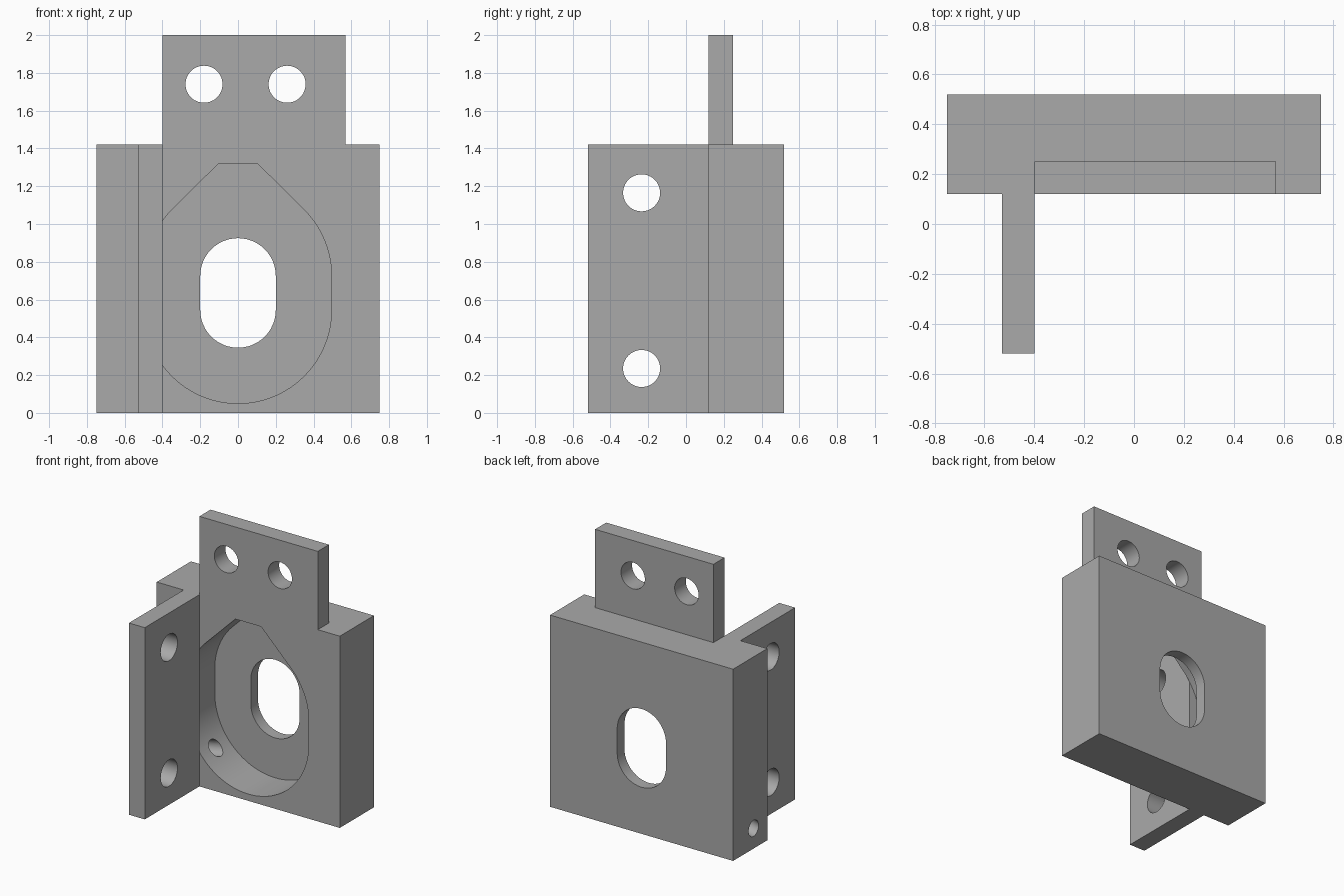
import bpy, bmesh
from math import sin, cos, radians
from mathutils import Vector

cube = bpy.data.objects.get("Cube")
if cube:
    bpy.data.objects.remove(cube, do_unlink=True)

grey = bpy.data.materials.new("plain_grey")
grey.use_nodes = True
grey.diffuse_color = (0.4, 0.4, 0.4, 1)
grey.node_tree.nodes["Principled BSDF"].inputs["Base Color"].default_value = (0.4, 0.4, 0.4, 1)


def prism(name, points, offset):
    """Extrude a closed outline of 3D points along an offset."""
    bm = bmesh.new()
    face = bm.faces.new([bm.verts.new(p) for p in points])
    new = bmesh.ops.extrude_face_region(bm, geom=[face])["geom"]
    bmesh.ops.translate(bm, vec=offset, verts=[v for v in new if isinstance(v, bmesh.types.BMVert)])
    bmesh.ops.recalc_face_normals(bm, faces=bm.faces)
    mesh = bpy.data.meshes.new(name)
    bm.to_mesh(mesh)
    bm.free()
    mesh.materials.append(grey)
    obj = bpy.data.objects.new(name, mesh)
    bpy.context.collection.objects.link(obj)
    return obj


def arc(x, z, r, start, end, steps):
    angles = [radians(start + (end - start) * i / steps) for i in range(steps + 1)]
    return [(x + r * cos(a), z + r * sin(a)) for a in angles]


def front_prism(name, outline, y0, y1):
    return prism(name, [(x, y0, z) for x, z in outline], (0, y1 - y0, 0))


def bore(name, start, end, r):
    """Round cutter between two points."""
    start, end = Vector(start), Vector(end)
    turn = (end - start).to_track_quat("Z", "Y")
    ring = [start + turn @ Vector((x, y, 0)) for x, y in arc(0, 0, r, 0, 352.5, 47)]
    return prism(name, ring, end - start)


def combine(body, tool, operation):
    mod = body.modifiers.new(tool.name, "BOOLEAN")
    mod.operation, mod.solver, mod.object = operation, "EXACT", tool
    bpy.context.view_layer.objects.active = body
    bpy.ops.object.modifier_apply(modifier=mod.name)
    bpy.data.objects.remove(tool, do_unlink=True)


FRONT, BACK, FLOOR = 0.12, 0.52, 0.435
LOW, HIGH = 0.545, 0.725

# Block and side flange share one L-shaped plan
plan = [(-0.75, FRONT), (-0.53, FRONT), (-0.53, -0.52), (-0.4, -0.52),
        (-0.4, FRONT), (0.75, FRONT), (0.75, BACK), (-0.75, BACK)]
body = prism("mounting_bracket", [(x, y, 0) for x, y in plan], (0, 0, 1.42))

# Upright tab, flush with the front of the block
tab = front_prism("tab", [(-0.4, 1.35), (0.57, 1.35), (0.57, 2), (-0.4, 2)], FRONT, 0.25)
combine(body, tab, "UNION")

# Pocket with a round bottom and chamfered top, open behind the flange
outline = (arc(0, LOW, 0.495, 180, 360, 48) + arc(0, HIGH, 0.495, 0, 45, 12)
           + [(0.105, 1.318), (-0.105, 1.318)] + arc(0, HIGH, 0.495, 135, 180, 12))
pocket = front_prism("pocket", outline, FRONT, FLOOR)
# Keep the flange intact: the pocket starts exactly at the block's front
combine(body, pocket, "DIFFERENCE")

# Slot through the pocket floor
slot = arc(0, LOW, 0.2, 180, 360, 24) + arc(0, HIGH, 0.2, 0, 180, 24)
combine(body, front_prism("slot", slot, 0.4, 0.6), "DIFFERENCE")

# Screw holes in the tab and the flange
for x in (-0.18, 0.26):
    combine(body, bore("tab_hole", (x, 0, 1.74), (x, 0.4, 1.74), 0.098), "DIFFERENCE")
for z in (0.235, 1.165):
    combine(body, bore("flange_hole", (-0.7, -0.235, z), (-0.2, -0.235, z), 0.098), "DIFFERENCE")

# Slanted drain hole from the side into the pocket
combine(body, bore("drain_hole", (-0.85, 0.28, 0.128), (-0.25, 0.28, 0.258), 0.058), "DIFFERENCE")

# Merge coplanar faces, then shade the curved walls smoothly
bm = bmesh.new()
bm.from_mesh(body.data)
bmesh.ops.remove_doubles(bm, verts=bm.verts, dist=0.0001)
bmesh.ops.dissolve_limit(bm, angle_limit=radians(1), verts=bm.verts, edges=bm.edges)
bm.to_mesh(body.data)
bm.free()
bpy.ops.object.select_all(action="DESELECT")
body.select_set(True)
bpy.context.view_layer.objects.active = body
bpy.ops.object.shade_smooth_by_angle(angle=radians(30))
